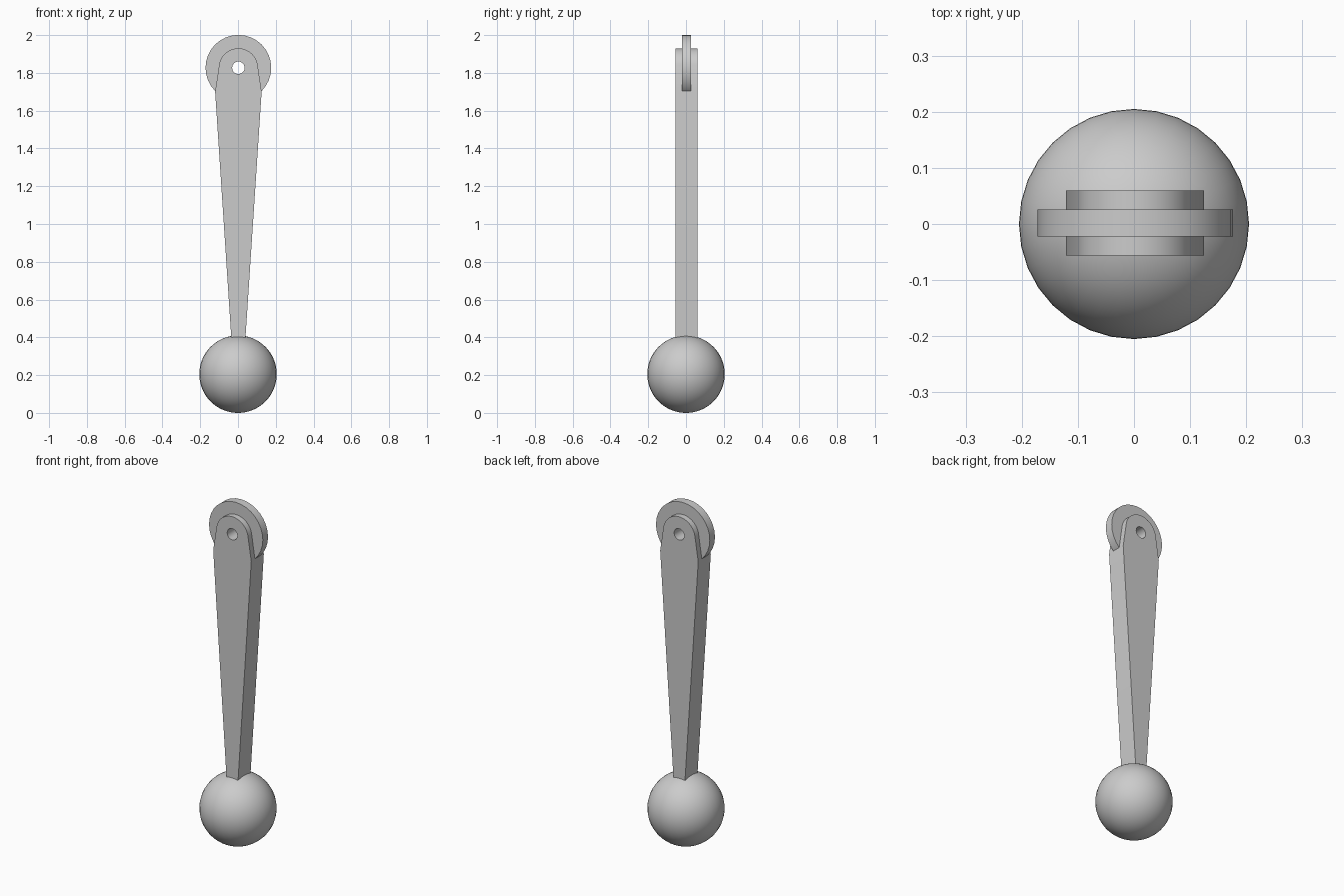
import bpy, bmesh, math

cube = bpy.data.objects.get("Cube")
if cube:
    bpy.data.objects.remove(cube, do_unlink=True)

GREY = (0.6, 0.6, 0.6, 1.0)
grey = bpy.data.materials.new("plain_grey")
grey.use_nodes = True
grey.diffuse_color = GREY
grey.node_tree.nodes["Principled BSDF"].inputs["Base Color"].default_value = GREY

HUB_Z = 1.827      # height of the pivot hole
CENTRE = 0.002     # slight offset of arm and wheel on the ball


def arc(radius, start, end, steps):
    """Points of an arc around the pivot, as (x, z)."""
    angles = [math.radians(start + (end - start) * i / steps) for i in range(steps + 1)]
    return [(radius * math.cos(a), HUB_Z + radius * math.sin(a)) for a in angles]


def finish(obj):
    obj.data.materials.append(grey)
    bpy.ops.object.select_all(action="DESELECT")
    obj.select_set(True)
    bpy.context.view_layer.objects.active = obj
    bpy.ops.object.shade_smooth_by_angle(angle=math.radians(30))


def pierced_plate(name, outline, half_depth):
    """Flat plate in the xz plane with the round pivot hole through it."""
    bm = bmesh.new()
    hole = arc(0.033, 0, 360, 24)[:-1]
    sides = []
    for y in (-half_depth, half_depth):
        rings = [[bm.verts.new((x, y, z)) for x, z in loop] for loop in (outline, hole)]
        edges = [bm.edges.new((r[i - 1], r[i])) for r in rings for i in range(len(r))]
        bmesh.ops.triangle_fill(bm, edges=edges, use_beauty=True)
        sides.append(rings)
    for front, back in zip(*sides):
        for i in range(len(front)):
            bm.faces.new((front[i - 1], front[i], back[i], back[i - 1]))
    bmesh.ops.recalc_face_normals(bm, faces=bm.faces)
    mesh = bpy.data.meshes.new(name)
    bm.to_mesh(mesh)
    bm.free()
    obj = bpy.data.objects.new(name, mesh)
    obj.location = (CENTRE, CENTRE, 0)
    bpy.context.collection.objects.link(obj)
    finish(obj)


# Tapered arm with a rounded top
arm = [(-0.123, 1.70), (-0.031, 0.3), (0.031, 0.3), (0.123, 1.70)] + arc(0.103, 10, 170, 24)
pierced_plate("arm", arm, 0.058)

# Thin wheel set into the top of the arm
pierced_plate("wheel", arc(0.174, 0, 360, 32)[:-1], 0.024)

# Ball at the foot
bpy.ops.mesh.primitive_uv_sphere_add(segments=32, ring_count=32, radius=0.205, location=(0, 0, 0.205))
ball = bpy.context.object
ball.name = "ball"
finish(ball)
